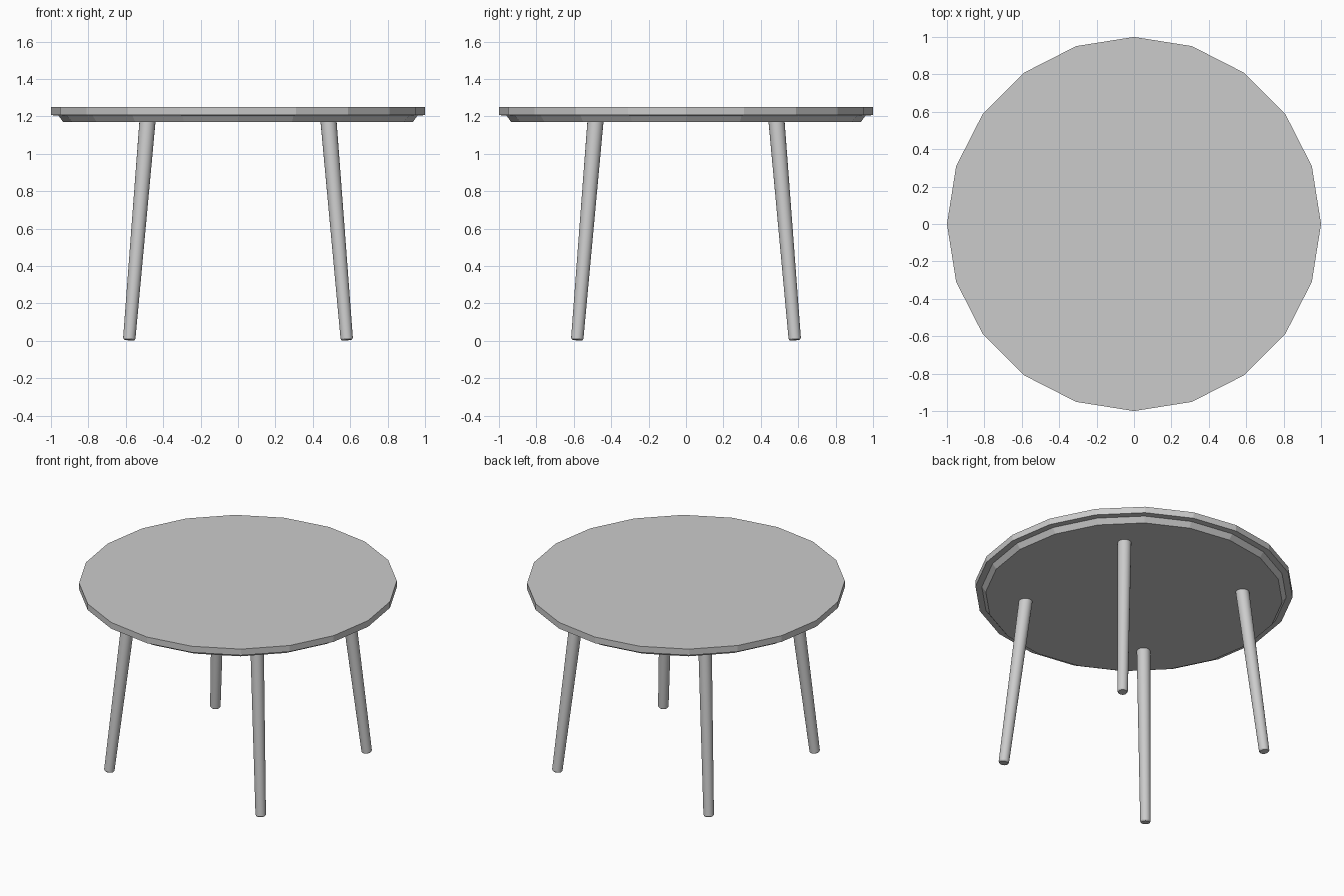
import bpy, math
from mathutils import Vector, Matrix

if "Cube" in bpy.data.objects:
    bpy.data.objects.remove(bpy.data.objects["Cube"])


def lathe(name, profile, sides, matrix=Matrix()):
    """Revolve (radius, height) points around z and cap both ends."""
    verts, faces = [], []
    for r, z in profile:
        for i in range(sides):
            a = 2 * math.pi * i / sides
            verts.append(matrix @ Vector((r * math.cos(a), r * math.sin(a), z)))
    for k in range(len(profile) - 1):
        for i in range(sides):
            j = (i + 1) % sides
            faces.append((k * sides + i, k * sides + j,
                          (k + 1) * sides + j, (k + 1) * sides + i))
    last = (len(profile) - 1) * sides
    faces.append(tuple(reversed(range(sides))))
    faces.append(tuple(range(last, last + sides)))
    mesh = bpy.data.meshes.new(name)
    mesh.from_pydata(verts, [], faces)
    obj = bpy.data.objects.new(name, mesh)
    bpy.context.collection.objects.link(obj)
    return obj


# Faceted round top with a stepped, chamfered underside
lathe("table_top", [(0.935, 1.17), (0.96, 1.205), (1.0, 1.207), (1.0, 1.25)], 20)

# Four splayed, tapered legs
for side_y, row in ((-1, "front"), (1, "back")):
    for side_x, side in ((-1, "left"), (1, "right")):
        foot = Vector((0.582 * side_x, 0.582 * side_y, 0.005))
        head = Vector((0.484 * side_x, 0.484 * side_y, 1.175))
        axis = head - foot
        matrix = (Matrix.Translation(foot)
                  @ Vector((0, 0, 1)).rotation_difference(axis).to_matrix().to_4x4())
        leg = lathe(f"{row}_{side}_leg",
                    [(0.028, 0), (0.033, 0.008), (0.043, axis.length)], 20, matrix)
        bpy.ops.object.select_all(action='DESELECT')
        leg.select_set(True)
        bpy.context.view_layer.objects.active = leg
        bpy.ops.object.shade_smooth_by_angle(angle=math.radians(30))
